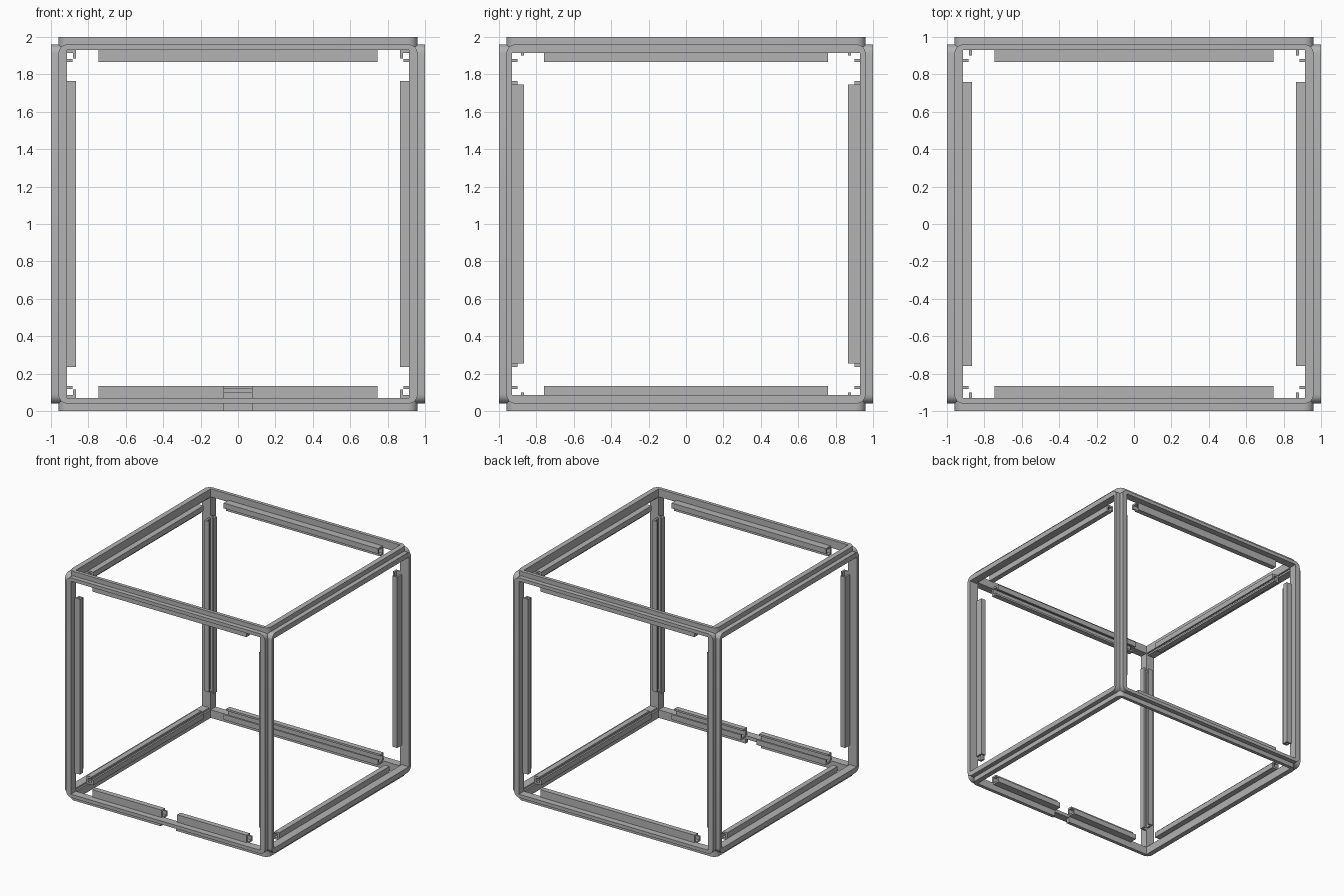
import bpy, bmesh, math
from mathutils import Vector

old = bpy.data.objects.get("Cube")
if old:
    bpy.data.objects.remove(old, do_unlink=True)

grey = bpy.data.materials.new("Frame grey")
grey.use_nodes = True
grey.diffuse_color = (0.45, 0.45, 0.45, 1)
grey.node_tree.nodes["Principled BSDF"].inputs["Base Color"].default_value = (0.45, 0.45, 0.45, 1)

EDGE = 0.96      # outer half size of each face ring
WALL = 0.016     # channel wall thickness
LIP = 0.865      # innermost reach of the channels
# Inner faces of the bars: INNER[bar axis][direction]
INNER = {0: {1: 0.93, 2: 0.93}, 1: {0: 0.915, 2: 0.915}, 2: {0: 0.915, 1: 0.93}}


def finish(name, bm):
    bmesh.ops.translate(bm, verts=bm.verts, vec=(0, 0, 1))
    bmesh.ops.recalc_face_normals(bm, faces=bm.faces)
    mesh = bpy.data.meshes.new(name)
    bm.to_mesh(mesh)
    bm.free()
    mesh.materials.append(grey)
    ob = bpy.data.objects.new(name, mesh)
    bpy.context.collection.objects.link(ob)
    return ob


def add_box(bm, lo, hi):
    lo, hi = Vector(lo), Vector(hi)
    made = bmesh.ops.create_cube(bm, size=1)
    for v in made["verts"]:
        v.co = Vector(((lo[i] + hi[i]) / 2 + v.co[i] * (hi[i] - lo[i]) for i in range(3)))


def face_ring(name, axis, side):
    """Rounded square plate with a rectangular window, normal to one axis."""
    a, b = [i for i in range(3) if i != axis]
    radius, steps = 0.05, 6
    outer = []
    for k in range(4):
        mid = math.radians(45 + 90 * k)
        cx = math.copysign(EDGE - radius, math.cos(mid))
        cy = math.copysign(EDGE - radius, math.sin(mid))
        for s in range(steps + 1):
            t = math.radians(90 * k + 90 * s / steps)
            outer.append((cx + radius * math.cos(t), cy + radius * math.sin(t)))
    ha, hb = INNER[b][a], INNER[a][b]
    window = [(ha, hb), (-ha, hb), (-ha, -hb), (ha, -hb)]
    bm = bmesh.new()
    edges = []
    for loop in (outer, window):
        verts = []
        for p, q in loop:
            co = [0, 0, 0]
            co[a], co[b], co[axis] = p, q, side
            verts.append(bm.verts.new(co))
        edges += [bm.edges.new((verts[i - 1], verts[i])) for i in range(len(verts))]
    bmesh.ops.triangle_fill(bm, edges=edges, use_beauty=True)
    made = bmesh.ops.extrude_face_region(bm, geom=bm.faces[:])
    shift = Vector((0, 0, 0))
    shift[axis] = -0.07 * side
    bmesh.ops.translate(bm, vec=shift,
                        verts=[g for g in made["geom"] if isinstance(g, bmesh.types.BMVert)])
    ob = finish(name, bm)
    bpy.ops.object.select_all(action="DESELECT")
    ob.select_set(True)
    bpy.context.view_layer.objects.active = ob
    bpy.ops.object.shade_smooth_by_angle(angle=math.radians(30))
    return ob


def channel(name, axis, sa, sb, spans):
    """Two hooked walls that leave a slot along the inner corner of a bar."""
    a, b = [i for i in range(3) if i != axis]
    bm = bmesh.new()
    for p, q, sp, sq in ((a, b, sa, sb), (b, a, sb, sa)):
        fp, fq = INNER[axis][p], INNER[axis][q]
        half = 0.765 if p == 1 and axis == 2 else LENGTH[axis]
        if axis == 2:
            half = LENGTH[2][p]
        pieces = (((fp, fp + WALL), (LIP, fq + WALL)),          # wall
                  ((fp - 0.03, fp + WALL), (LIP, LIP + WALL)))  # lip
        for rp, rq in pieces:
            for start, end in spans:
                lo, hi = [0, 0, 0], [0, 0, 0]
                lo[p], hi[p] = sorted(sp * r for r in rp)
                lo[q], hi[q] = sorted(sq * r for r in rq)
                lo[axis] = max(start, -half)
                hi[axis] = min(end, half)
                add_box(bm, lo, hi)
    return finish(name, bm)


# Half lengths of the channels; upright walls differ by the way they face
LENGTH = {0: 0.745, 1: 0.76, 2: {0: 0.745, 1: 0.765}}
SIDES = {0: {-1: "right", 1: "left"}, 1: {-1: "front", 1: "back"}, 2: {-1: "bottom", 1: "top"}}

# Six face rings
rings = {}
for axis in range(3):
    for side in (-1, 1):
        label = SIDES[axis][side]
        rings[label] = face_ring(label + "_ring", axis, side)

# Cable notch in the front of the bottom ring
bm = bmesh.new()
add_box(bm, (-0.075, -1.1, -1.1), (0.075, -0.85, -0.96))
cutter = finish("notch_cutter", bm)
cutter.hide_render = True
ring = rings["bottom"]
mod = ring.modifiers.new("Notch", "BOOLEAN")
mod.operation, mod.solver, mod.object = "DIFFERENCE", "EXACT", cutter
bpy.context.view_layer.objects.active = ring
bpy.ops.object.modifier_apply(modifier=mod.name)
bpy.data.objects.remove(cutter, do_unlink=True)

# Twelve inner channels, the front bottom one split at the notch
for axis in range(3):
    a, b = [i for i in range(3) if i != axis]
    for sa in (-1, 1):
        for sb in (-1, 1):
            split = axis == 0 and sa == -1 and sb == -1
            spans = [(-1, -0.075), (0.075, 1)] if split else [(-1, 1)]
            channel(f"{SIDES[a][sa]}_{SIDES[b][sb]}_channel", axis, sa, sb, spans)
